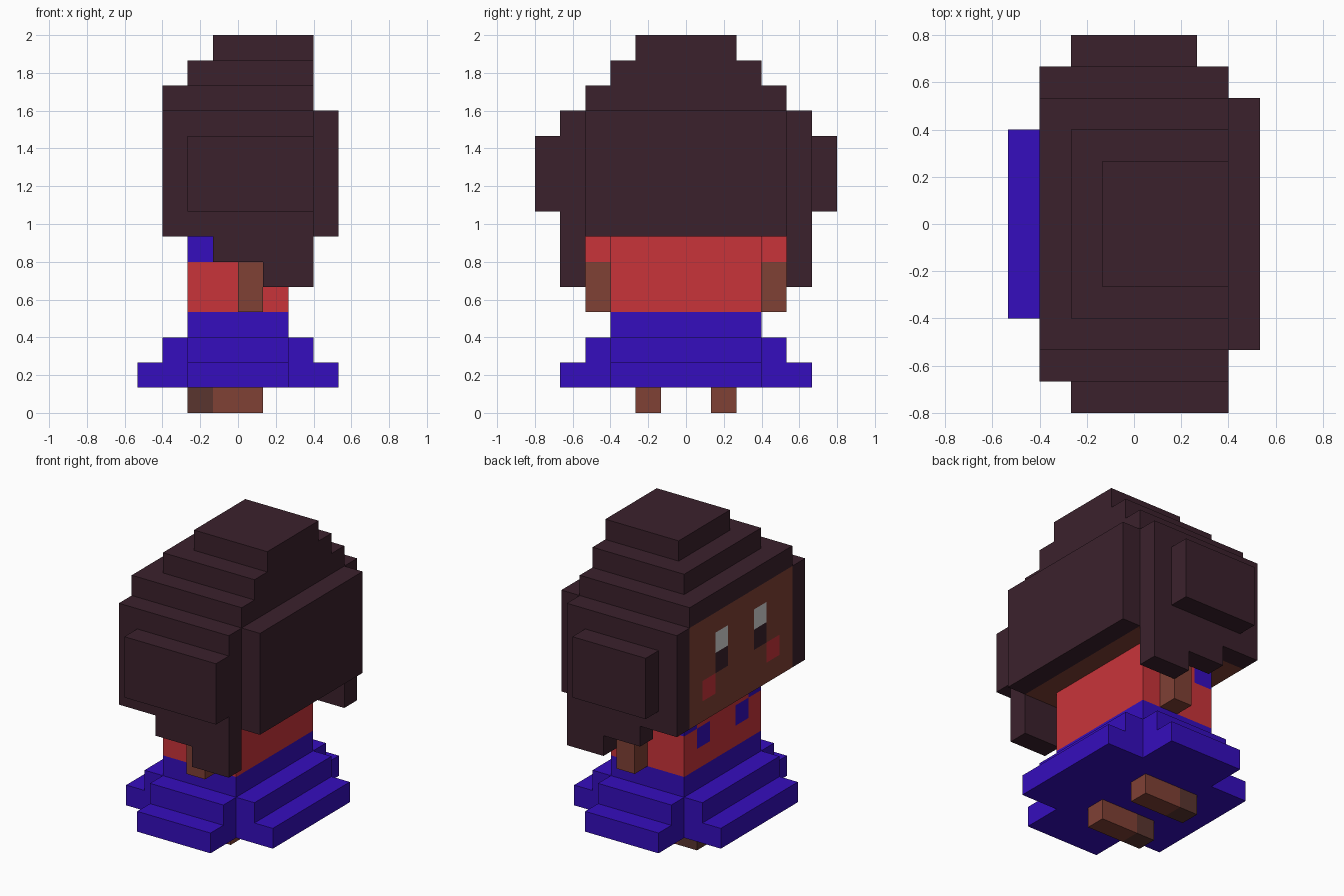
import bpy, bmesh
from mathutils import Vector

if "Cube" in bpy.data.objects:
    bpy.data.objects.remove(bpy.data.objects["Cube"])

U = 2 / 15            # one block; the figure is 15 blocks tall and faces -x


def srgb(h):
    c = [int(h[i:i + 2], 16) / 255 for i in (0, 2, 4)]
    return [v / 12.92 if v <= 0.04045 else ((v + 0.055) / 1.055) ** 2.4 for v in c] + [1]


MATS = {}
for name, colour in [("hair_brown", "3B212C"), ("skin", "804135"), ("shirt_red", "C9343A"),
                     ("skirt_blue", "350DBD"), ("shoe_brown", "5A352F"), ("eye_white", "D8D8D8")]:
    MATS[name] = bpy.data.materials.new(name)
    MATS[name].diffuse_color = srgb(colour)

cells = {}            # block position -> (part, material)


def box(part, mat, x, y, z, mirror=False):
    """Fill a block range; optionally repeat it on the other side in y."""
    for side in ([y, (-y[1], -y[0])] if mirror else [y]):
        for i in range(*x):
            for j in range(*side):
                for k in range(*z):
                    cells[i, j, k] = (part, mat)


# Legs with darker toes
for part, y in (("left_leg", (1, 2)), ("right_leg", (-2, -1))):
    box(part, "skin", (-1, 1), y, (0, 1))
    box(part, "shoe_brown", (-2, -1), y, (0, 1))

# Skirt: cross-shaped tiers
for z, flare in ((1, 2), (2, 1), (3, 0)):
    box("skirt", "skirt_blue", (-2 - flare, 2 + flare), (-3, 3), (z, z + 1))
    box("skirt", "skirt_blue", (-2, 2), (-3 - flare, 3 + flare), (z, z + 1))

# Shirt with sleeves and blue collar blocks
box("shirt", "shirt_red", (-2, 2), (-3, 3), (4, 7))
box("shirt", "shirt_red", (0, 1), (3, 4), (6, 7), True)
box("shirt", "skirt_blue", (-2, -1), (2, 3), (6, 7), True)
box("shirt", "skirt_blue", (-2, -1), (1, 2), (5, 6), True)

# Arms
box("left_arm", "skin", (0, 1), (3, 4), (4, 6))
box("right_arm", "skin", (0, 1), (-4, -3), (4, 6))

# Head with eyes and cheeks
box("head", "skin", (-3, 3), (-4, 4), (7, 12))
box("head", "eye_white", (-3, -2), (1, 2), (10, 11), True)
box("head", "hair_brown", (-3, -2), (1, 2), (9, 10), True)
box("head", "shirt_red", (-3, -2), (2, 3), (8, 9), True)

# Hair: stepped crown, back, side locks and side buns
H = ("hair", "hair_brown")
box(*H, (-3, 3), (-4, 4), (12, 13))
box(*H, (-2, 3), (-3, 3), (13, 14))
box(*H, (-1, 3), (-2, 2), (14, 15))
box(*H, (3, 4), (-4, 4), (7, 12))
box(*H, (-3, 3), (4, 5), (7, 12), True)
box(*H, (-1, 3), (4, 5), (6, 7), True)
box(*H, (1, 3), (4, 5), (5, 6), True)
box(*H, (-2, 3), (-6, -5), (8, 11))
box(*H, (-2, 2), (5, 6), (8, 11))

# Build each part from its exposed block sides only
for part in dict.fromkeys(p for p, _ in cells.values()):
    own = {c: m for c, (p, m) in cells.items() if p == part}
    names = list(dict.fromkeys(own.values()))
    bm = bmesh.new()
    for c, m in own.items():
        mid = Vector(c) + Vector((0.5, 0.5, 0.5))
        for axis in range(3):
            for s in (-1, 1):
                n = Vector((0, 0, 0))
                n[axis] = s
                if tuple(int(v) for v in Vector(c) + n) in cells:
                    continue
                a = Vector((0, 0, 0))
                a[(axis + 1) % 3] = 1
                b = n.cross(a)
                f = bm.faces.new([bm.verts.new((mid + (n + p * a + q * b) / 2) * U)
                                  for p, q in ((-1, -1), (1, -1), (1, 1), (-1, 1))])
                f.material_index = names.index(m)
    bmesh.ops.remove_doubles(bm, verts=bm.verts, dist=0.001)
    bmesh.ops.dissolve_limit(bm, angle_limit=0.02, verts=bm.verts, edges=bm.edges,
                             delimit={'MATERIAL'})
    me = bpy.data.meshes.new(part)
    bm.to_mesh(me)
    bm.free()
    for m in names:
        me.materials.append(MATS[m])
    bpy.context.collection.objects.link(bpy.data.objects.new(part, me))

for m in bpy.data.materials:
    if m.users and not m.is_grease_pencil:
        m.use_nodes = True
        m.node_tree.nodes["Principled BSDF"].inputs["Base Color"].default_value = m.diffuse_color
